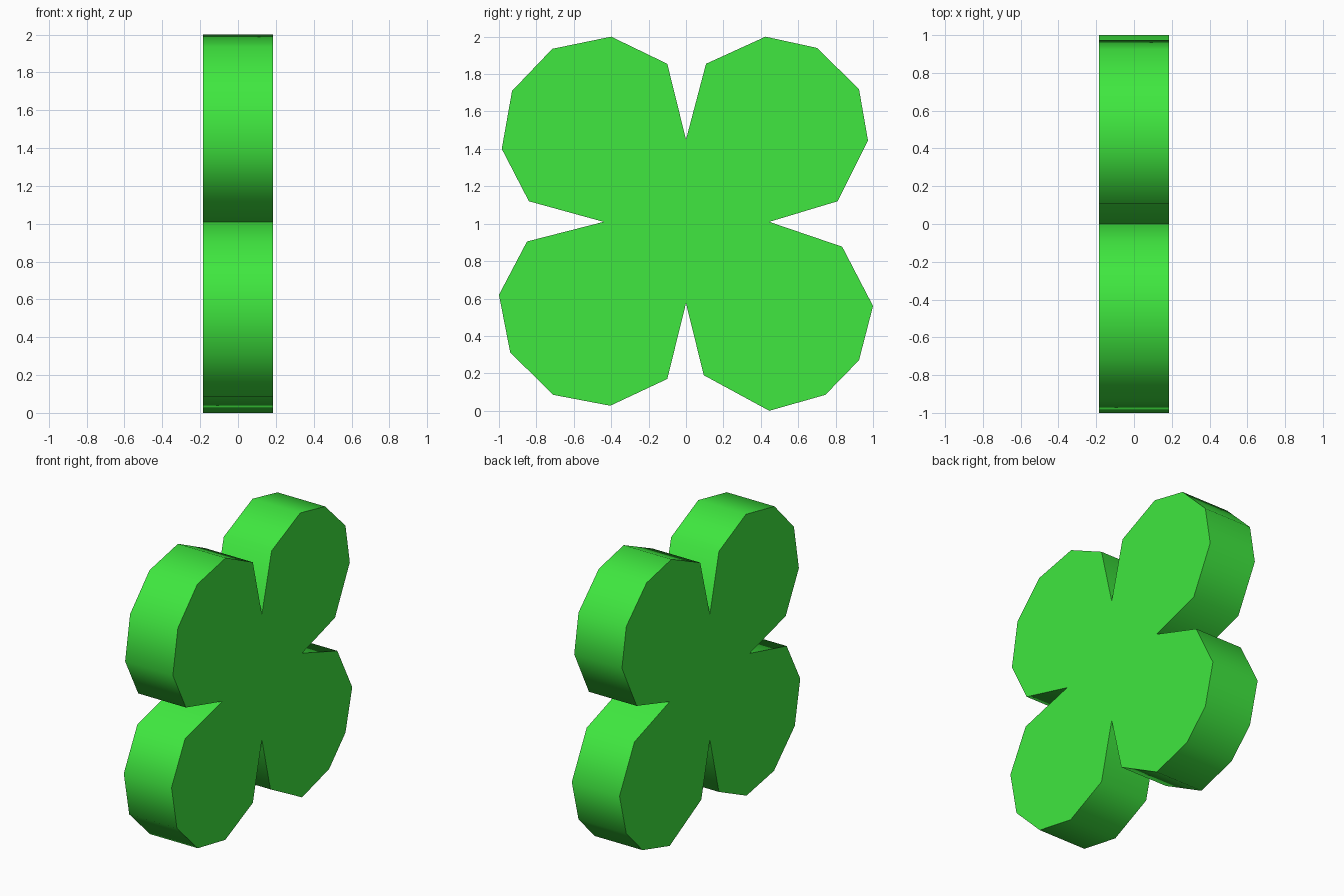
import bpy, bmesh, math

if "Cube" in bpy.data.objects:
    bpy.data.objects.remove(bpy.data.objects["Cube"])

HALF_THICKNESS = 0.185

# One list per leaf, each starting at the notch before it (y, z), clockwise
leaves = [
    # upper right
    [(0, 1.45), (0.107, 1.855), (0.425, 2.0), (0.70, 1.94), (0.925, 1.72), (0.973, 1.445), (0.81, 1.12)],
    # lower right
    [(0.445, 1.01), (0.835, 0.877), (1.0, 0.56), (0.925, 0.27), (0.745, 0.085), (0.445, 0.0), (0.095, 0.19)],
    # lower left
    [(0, 0.575), (-0.10, 0.17), (-0.405, 0.027), (-0.71, 0.085), (-0.94, 0.312), (-1.0, 0.62), (-0.85, 0.905)],
    # upper left
    [(-0.44, 1.01), (-0.84, 1.12), (-0.985, 1.40), (-0.93, 1.71), (-0.715, 1.935), (-0.40, 2.0), (-0.10, 1.855)],
]
outline = [p for leaf in leaves for p in leaf]

# Four-leaf clover plate: outline face extruded along x
bm = bmesh.new()
face = bm.faces.new([bm.verts.new((-HALF_THICKNESS, y, z)) for y, z in outline])
ext = bmesh.ops.extrude_face_region(bm, geom=[face], use_keep_orig=True)
moved = [g for g in ext["geom"] if isinstance(g, bmesh.types.BMVert)]
bmesh.ops.translate(bm, verts=moved, vec=(2 * HALF_THICKNESS, 0, 0))
bmesh.ops.recalc_face_normals(bm, faces=bm.faces)
mesh = bpy.data.meshes.new("clover")
bm.to_mesh(mesh)
bm.free()
clover = bpy.data.objects.new("clover", mesh)
bpy.context.collection.objects.link(clover)

# Rounded rims are smooth, caps and notches stay sharp
bpy.context.view_layer.objects.active = clover
clover.select_set(True)
bpy.ops.object.shade_smooth_by_angle(angle=math.radians(62))

# Green colour
green = bpy.data.materials.new("leaf_green")
green.diffuse_color = (0.05, 0.8, 0.05, 1)
green.use_nodes = True
green.node_tree.nodes["Principled BSDF"].inputs["Base Color"].default_value = green.diffuse_color
mesh.materials.append(green)
